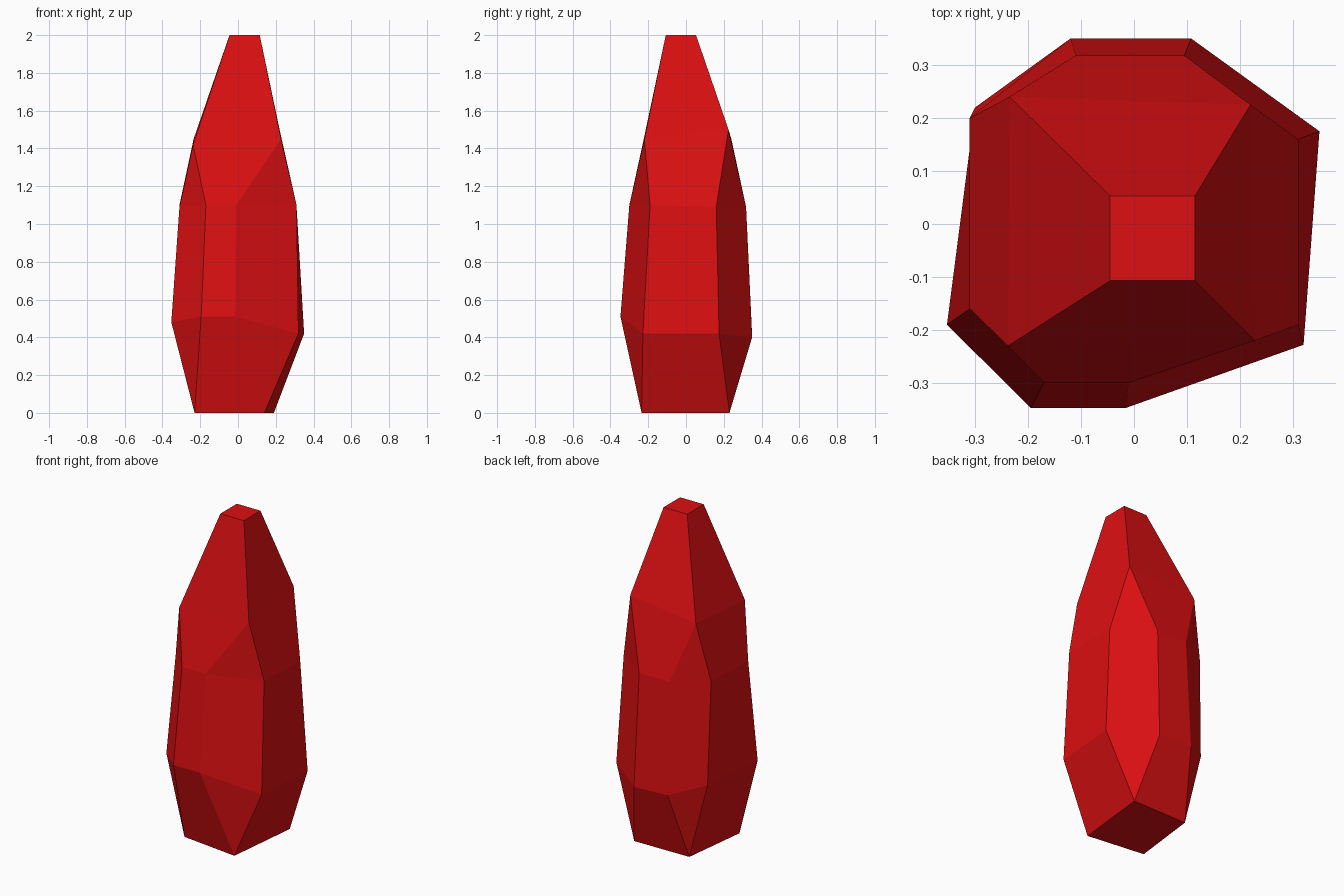
import bpy
import bmesh

default = bpy.data.objects.get("Cube")
if default:
    bpy.data.objects.remove(default, do_unlink=True)

# Colour
red = bpy.data.materials.new("crystal red")
red.use_nodes = True
colour = (0.72, 0.005, 0.006, 1.0)
red.diffuse_color = colour
red.node_tree.nodes["Principled BSDF"].inputs["Base Color"].default_value = colour

# Cross-sections, counter-clockwise from the front corner on the -x side.
# Four-point rings hold one point per corner, eight-point rings hold two.
tip = [(-.045, -.107, 2), (.115, -.107, 2), (.115, .053, 2), (-.045, .053, 2)]
shoulder = [(-.238, -.23, 1.42), (.228, -.22, 1.45),
            (.22, .225, 1.5), (-.235, .24, 1.45)]
waist = [(-.31, -.16, 1.09), (-.17, -.30, 1.1),
         (-.01, -.30, 1.1), (.31, -.19, 1.1),
         (.31, .16, 1.09), (.095, .318, 1.09),
         (-.11, .318, 1.09), (-.31, .20, 1.1)]
belly = [(-.353, -.19, .48), (-.195, -.347, .51),
         (-.015, -.347, .51), (.32, -.228, .42),
         (.35, .175, .42), (.108, .35, .4),
         (-.12, .35, .41), (-.30, .22, .47)]
foot = [(-.23, -.19, 0), (.14, -.235, 0), (.19, .23, 0), (-.18, .225, 0)]

bm = bmesh.new()
tip, shoulder, waist, belly, foot = (
    [bm.verts.new(p) for p in ring]
    for ring in (tip, shoulder, waist, belly, foot))

# Caps
bm.faces.new(tip)
bm.faces.new(foot[::-1])

for i in range(4):
    n = (i + 1) % 4
    a, b, c = 2 * i, 2 * i + 1, (2 * i + 2) % 8
    # Broad side facets
    bm.faces.new((shoulder[i], shoulder[n], tip[n], tip[i]))
    bm.faces.new((waist[b], waist[c], shoulder[n], shoulder[i]))
    bm.faces.new((belly[b], belly[c], waist[c], waist[b]))
    bm.faces.new((foot[i], foot[n], belly[c], belly[b]))
    # Chamfered corner facets
    bm.faces.new((waist[a], waist[b], shoulder[i]))
    bm.faces.new((belly[a], belly[b], waist[b], waist[a]))
    bm.faces.new((foot[i], belly[b], belly[a]))

bmesh.ops.recalc_face_normals(bm, faces=bm.faces)
mesh = bpy.data.meshes.new("crystal_shard")
bm.to_mesh(mesh)
bm.free()
mesh.materials.append(red)
bpy.context.collection.objects.link(bpy.data.objects.new("crystal_shard", mesh))
